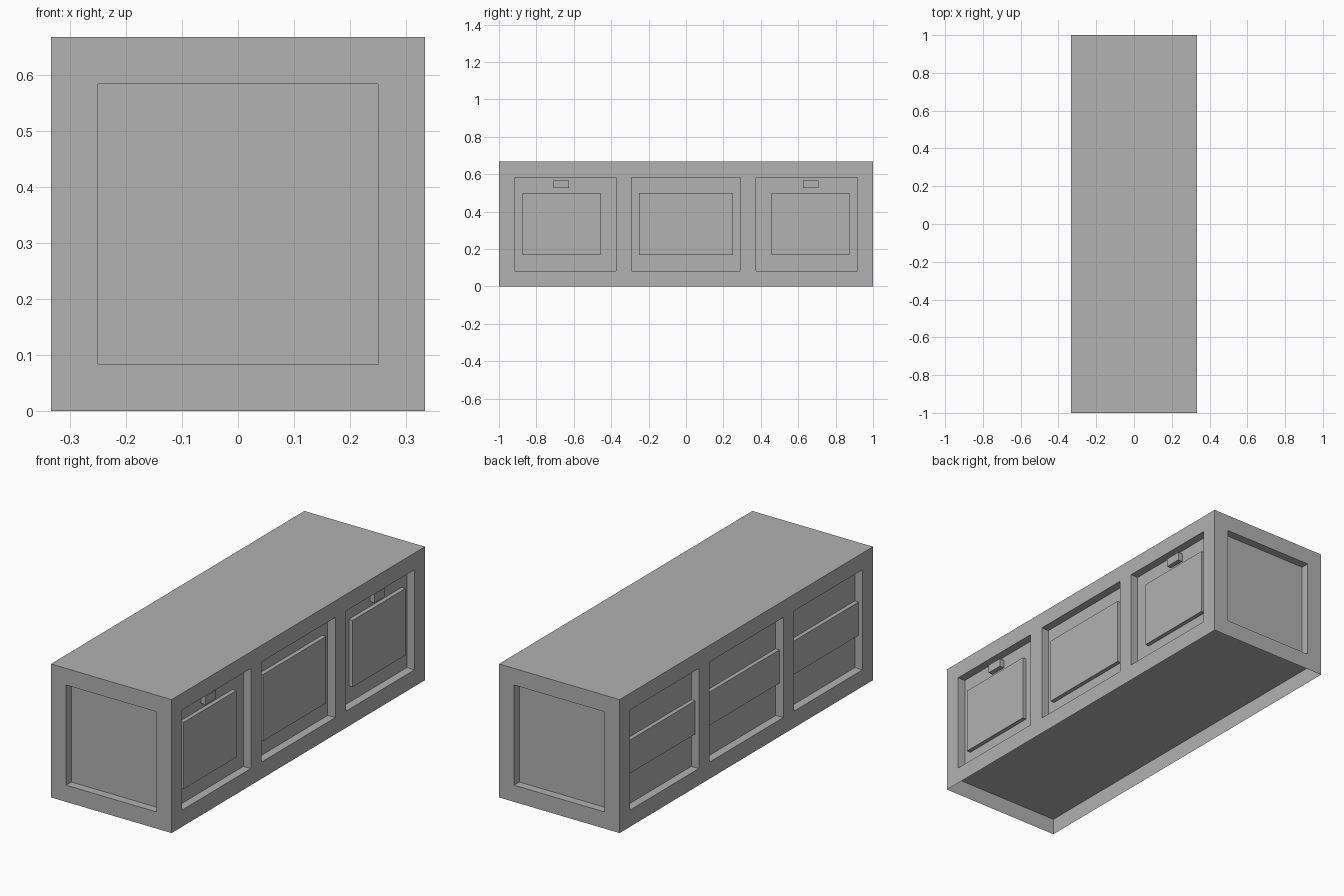
import bpy
import bmesh
from mathutils import Vector

old = bpy.data.objects.get("Cube")
if old:
    bpy.data.objects.remove(old)

U = 1 / 12                      # design unit: the body is 8 x 24 x 8 units
HALF_W, HALF_L, TOP = 4, 12, 8
DEPTH = 0.5                     # recess depth
RAISE = 0.25                    # how far panels stand out of a recess

grey = bpy.data.materials.new("plain grey")
grey.use_nodes = True
colour = (0.445, 0.445, 0.445, 1)
grey.diffuse_color = colour
grey.node_tree.nodes["Principled BSDF"].inputs["Base Color"].default_value = colour


def finish(name, bm):
    bmesh.ops.remove_doubles(bm, verts=bm.verts, dist=0.0001)
    mesh = bpy.data.meshes.new(name)
    bm.to_mesh(mesh)
    bm.free()
    mesh.materials.append(grey)
    obj = bpy.data.objects.new(name, mesh)
    bpy.context.collection.objects.link(obj)
    return obj


def quad(bm, points):
    bm.faces.new([bm.verts.new(Vector(p) * U) for p in points])


def box(name, lo, hi):
    bm = bmesh.new()
    bmesh.ops.create_cube(bm, size=1)
    lo, hi = Vector(lo) * U, Vector(hi) * U
    for v in bm.verts:
        v.co = Vector([(a + b) / 2 + c * (b - a) for a, b, c in zip(lo, hi, v.co)])
    return finish(name, bm)


def wall(bm, normal, dist, cuts):
    """One side: a grid of cells where every second middle cell is sunk."""
    n = Vector(normal)
    right = Vector((0, 0, 1)).cross(n)

    def at(u, z, d=0):
        return n * (dist - d) + right * u + Vector((0, 0, z))

    rows = (0, 1, 7, TOP)
    for r, (z0, z1) in enumerate(zip(rows, rows[1:])):
        for c, (u0, u1) in enumerate(zip(cuts, cuts[1:])):
            ring = [(u0, z0), (u1, z0), (u1, z1), (u0, z1)]
            if r == 1 and c % 2:
                quad(bm, [at(*p, DEPTH) for p in ring])
                for p, q in zip(ring, ring[1:] + ring[:1]):
                    quad(bm, [at(*p), at(*q), at(*q, DEPTH), at(*p, DEPTH)])
            else:
                quad(bm, [at(*p) for p in ring])


# Body shell, open underneath
bays = [(-11, -4.5), (-3.5, 3.5), (4.5, 11)]
long_cuts = [-HALF_L] + [e for bay in bays for e in bay] + [HALF_L]
body = bmesh.new()
for s in (-1, 1):
    wall(body, (0, s, 0), HALF_L, (-HALF_W, -3, 3, HALF_W))
    wall(body, (s, 0, 0), HALF_W, long_cuts)
quad(body, [(-HALF_W, -HALF_L, TOP), (HALF_W, -HALF_L, TOP),
            (HALF_W, HALF_L, TOP), (-HALF_W, HALF_L, TOP)])
finish("body", body)

# Raised underside floor, just below the sills
floor = bmesh.new()
z = 0.985
quad(floor, [(-HALF_W, -HALF_L, z), (-HALF_W, HALF_L, z),
             (HALF_W, HALF_L, z), (HALF_W, -HALF_L, z)])
finish("underside_floor", floor)

# Raised door panels on one long side
back = HALF_W - DEPTH
panels = {"front": (-10.5, -5.5), "middle": (-3, 3), "rear": (5.5, 10.5)}
for name, (y0, y1) in panels.items():
    box(name + "_door_panel", (back - 0.1, y0, 2), (back + RAISE, y1, 6))

# Small handles above the outer doors
for name, y in (("front", -8), ("rear", 8)):
    box(name + "_handle", (back - 0.1, y - 0.5, 6.3),
        (back + 0.3, y + 0.5, 6.8))

# Horizontal rails across the bays of the other long side
for name, (y0, y1) in zip(panels, bays):
    box(name + "_rail", (-back - RAISE, y0, 3), (-back + 0.1, y1, 5))
